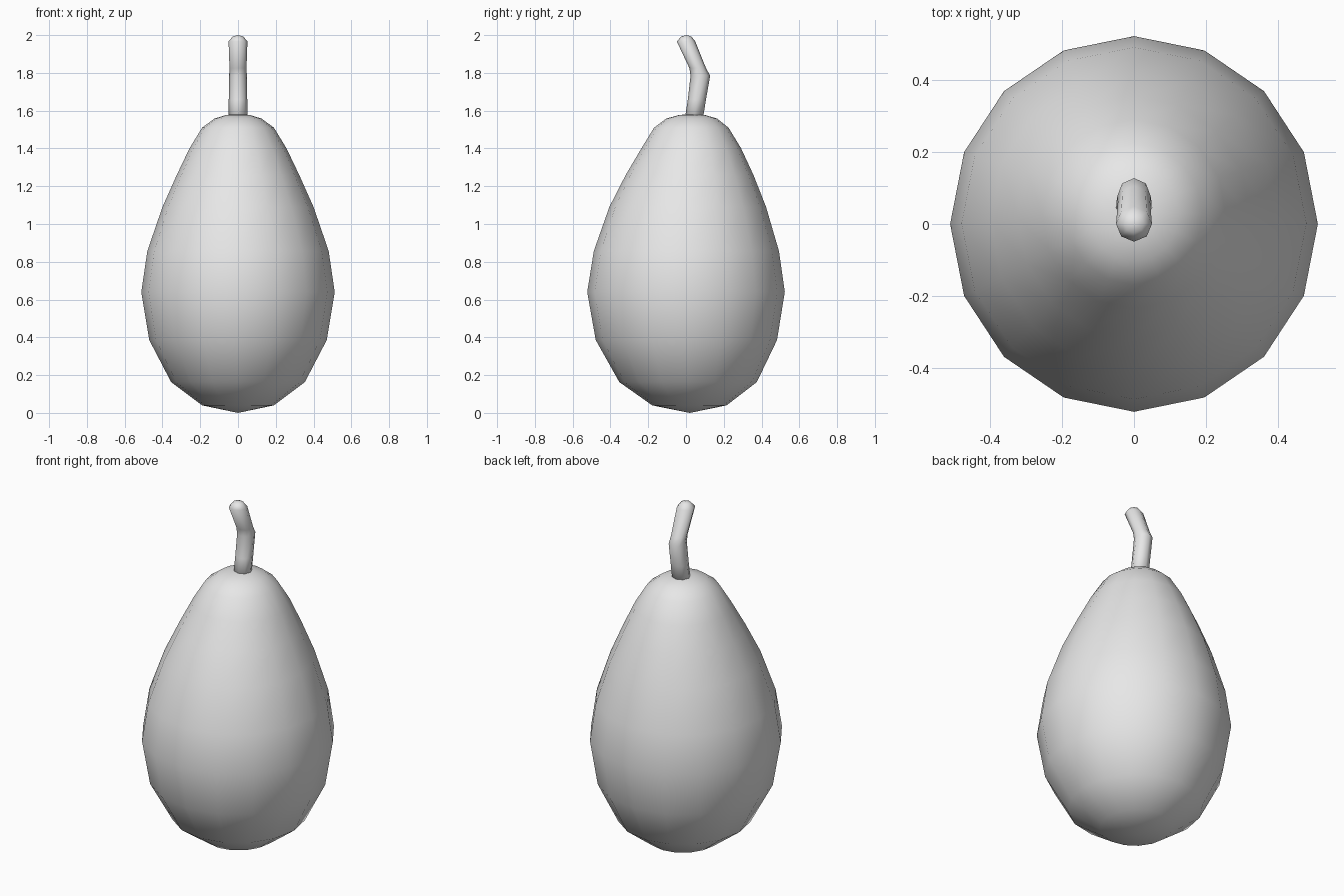
import bpy, bmesh, math

cube = bpy.data.objects.get("Cube")
if cube:
    bpy.data.objects.remove(cube)

# One plain grey for the whole fruit
grey = bpy.data.materials.new("plain_grey")
grey.use_nodes = True
grey.diffuse_color = (0.8, 0.8, 0.8, 1)
grey.node_tree.nodes["Principled BSDF"].inputs["Base Color"].default_value = (0.8, 0.8, 0.8, 1)


def loft(name, sides, rings, bottom, top):
    """Skin horizontal rings (z, centre_y, radius_x, radius_y) closed by two poles (z, y)."""
    bm = bmesh.new()
    loops = []
    for z, cy, rx, ry in rings:
        angles = [math.tau * i / sides for i in range(sides)]
        loops.append([bm.verts.new((rx * math.cos(a), cy + ry * math.sin(a), z)) for a in angles])
    low = bm.verts.new((0, bottom[1], bottom[0]))
    high = bm.verts.new((0, top[1], top[0]))
    for i in range(sides):
        j = (i + 1) % sides
        for a, b in zip(loops, loops[1:]):
            bm.faces.new((a[i], a[j], b[j], b[i]))
        bm.faces.new((low, loops[0][j], loops[0][i]))
        bm.faces.new((high, loops[-1][i], loops[-1][j]))
    for face in bm.faces:
        face.smooth = True
    mesh = bpy.data.meshes.new(name)
    bm.to_mesh(mesh)
    bm.free()
    mesh.materials.append(grey)
    obj = bpy.data.objects.new(name, mesh)
    bpy.context.collection.objects.link(obj)
    return obj


# Pear body, leaning slightly towards the back at both ends
body = loft("pear_body", 16, [
    (0.04, 0.018, 0.19, 0.197),
    (0.163, 0.011, 0.354, 0.364),
    (0.386, 0.002, 0.47, 0.48),
    (0.64, 0.0, 0.512, 0.523),
    (0.857, 0.002, 0.48, 0.49),
    (1.09, 0.009, 0.4, 0.415),
    (1.26, 0.019, 0.324, 0.338),
    (1.402, 0.028, 0.256, 0.263),
    (1.51, 0.028, 0.19, 0.197),
    (1.558, 0.03, 0.125, 0.135),
    (1.578, 0.032, 0.06, 0.065),
], (0.0, 0.02), (1.58, 0.035))

# Bent stem with a rounded tip
stem = loft("stem", 8, [
    (1.54, 0.039, 0.05, 0.048),
    (1.66, 0.058, 0.049, 0.048),
    (1.785, 0.076, 0.047, 0.052),
    (1.825, 0.062, 0.045, 0.044),
    (1.967, 0.0, 0.05, 0.049),
    (1.993, 0.002, 0.028, 0.026),
], (1.53, 0.039), (2.0, 0.002))
